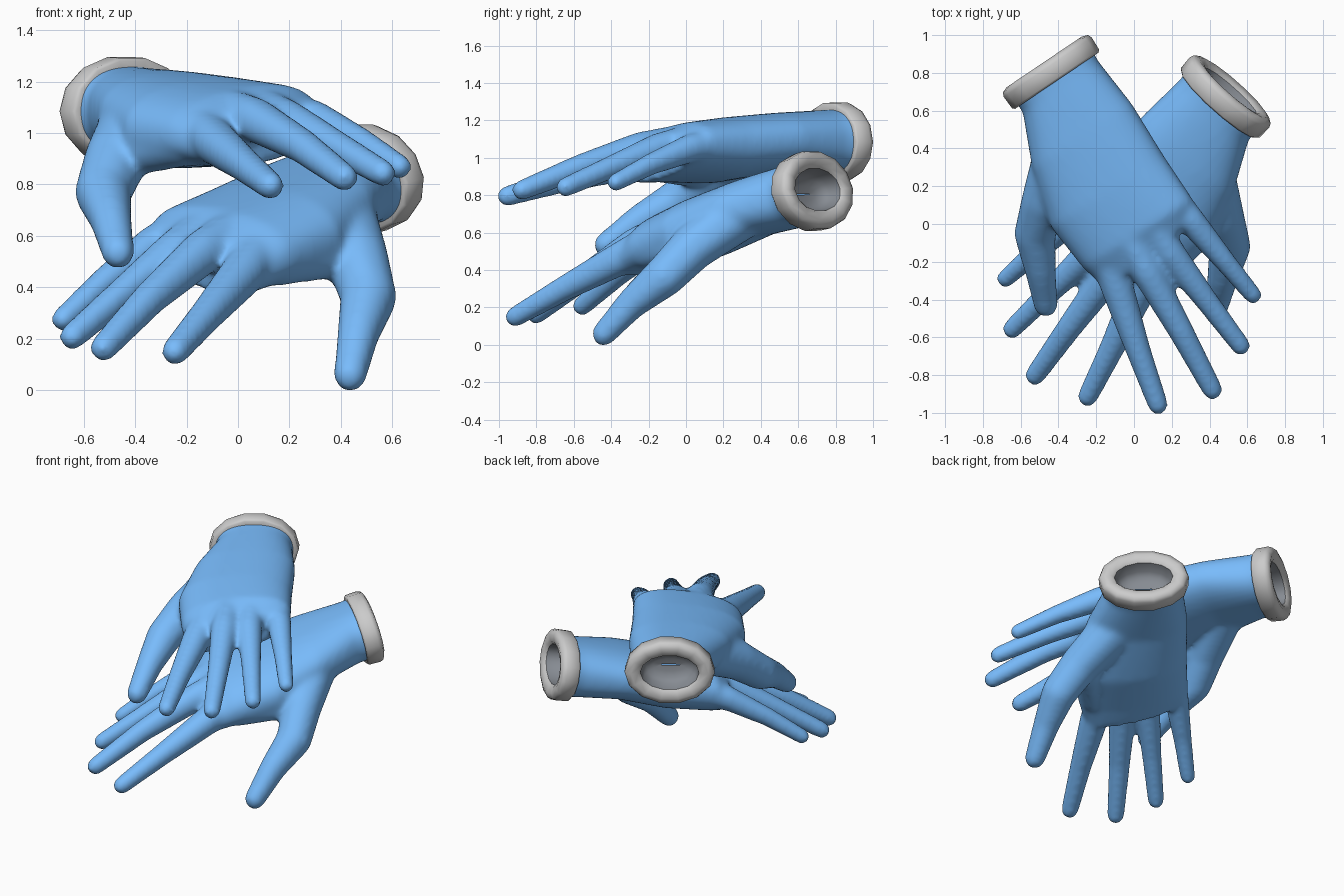
import bpy, bmesh
from math import sin, cos, pi, copysign
from mathutils import Vector as V, Matrix

if "Cube" in bpy.data.objects:
    bpy.data.objects.remove(bpy.data.objects["Cube"])

blue = bpy.data.materials.new("glove_blue")
blue.diffuse_color = (0.19, 0.50, 0.97, 1)
blue.use_nodes = True
blue.node_tree.nodes["Principled BSDF"].inputs["Base Color"].default_value = blue.diffuse_color
dark = bpy.data.materials.new("lining_grey")
dark.diffuse_color = (0.24, 0.26, 0.29, 1)
dark.use_nodes = True
dark.node_tree.nodes["Principled BSDF"].inputs["Base Color"].default_value = dark.diffuse_color

AXIS = V((0.56, -0.83, 0)).normalized()      # wrist direction of the upper hand
SIDE = V((0.83, 0.56, 0)).normalized()
UP = V((0, 0, 1))
WRIST = V((-0.44, 0.805, 1.085))


def hull(bm, points):
    """Add the convex hull of the points."""
    vs = [bm.verts.new(p) for p in points]
    bmesh.ops.convex_hull(bm, input=vs)
    bmesh.ops.delete(bm, geom=[v for v in vs if v.is_valid and not v.link_faces], context='VERTS')


def ball(p, r):
    return [V(p) + r * V((sin(a) * cos(b), sin(a) * sin(b), cos(a)))
            for a in [pi * (i + 0.5) / 8 for i in range(8)]
            for b in [2 * pi * j / 14 for j in range(14)]]


def limb(bm, joints):
    """Chain of tapered capsules; each joint is x, y, z, radius."""
    for a, b in zip(joints, joints[1:]):
        hull(bm, ball(a[:3], a[3]) + ball(b[:3], b[3]))


def section(c, half, h):
    """Rounded cross-section with a sideways half vector and half thickness."""
    c, half = V(c), V(half)
    out = []
    for i in range(28):
        a = 2 * pi * i / 28
        out.append(c + half * copysign(abs(cos(a)) ** 0.85, cos(a))
                   + UP * h * copysign(abs(sin(a)) ** 0.85, sin(a)))
    return out


def show(mesh, name, mat=None):
    ob = bpy.data.objects.new(name, mesh)
    bpy.context.collection.objects.link(ob)
    if mat:
        mesh.materials.clear()
        mesh.materials.append(mat)
    mesh.polygons.foreach_set("use_smooth", [True] * len(mesh.polygons))
    return ob


# palm and wrist
bm = bmesh.new()
palm = [section((-0.50, 0.90, 1.085), (0.215, 0.145, 0), 0.185),
        section((-0.39, 0.73, 1.085), (0.20, 0.135, 0), 0.17),
        section((-0.275, 0.465, 1.08), (0.265, 0.172, 0.015), 0.16),
        section((-0.14, 0.17, 1.04), (0.30, 0.19, 0.035), 0.172),
        section((0.02, -0.05, 1.03), (0.29, 0.185, 0.045), 0.15),
        section((0.09, -0.165, 0.995), (0.23, 0.19, 0.05), 0.115)]
for a, b in zip(palm, palm[1:]):
    hull(bm, a + b)

# fingers and thumb
limb(bm, [(-0.17, -0.08, 1.04, .09), (-0.09, -0.33, .965, .09), (0.02, -0.66, .88, .069), (0.127, -0.957, .795, .056)])
limb(bm, [(-0.02, -0.08, 1.08, .09), (0.07, -0.25, 1.05, .088), (0.25, -0.57, .95, .069), (0.415, -0.878, .827, .056)])
limb(bm, [(0.10, 0.0, 1.09, .085), (0.19, -0.15, 1.05, .083), (0.38, -0.40, .95, .064), (0.565, -0.645, .843, .054)])
limb(bm, [(0.17, 0.18, 1.08, .085), (0.30, 0.02, 1.05, .078), (0.475, -0.19, .965, .06), (0.63, -0.377, .868, .05)])
limb(bm, [(-0.39, 0.38, 1.04, .145), (-0.475, 0.12, .90, .125), (-0.525, -0.05, .77, .112),
          (-0.495, -0.25, .665, .084), (-0.467, -0.43, .535, .066)])
limb(bm, [(-0.43, 0.12, .92, .09), (-0.20, -0.16, .96, .09)])
raw = bpy.data.meshes.new("glove_raw")
bm.to_mesh(raw)
bm.free()

# blend the pieces into one smooth skin
ob = show(raw, "glove_raw")
m = ob.modifiers.new("blend", 'REMESH')
m.mode = 'VOXEL'
m.voxel_size = 0.015
m = ob.modifiers.new("soften", 'SMOOTH')
m.factor = 0.5
m.iterations = 20
bpy.context.view_layer.update()
deps = bpy.context.evaluated_depsgraph_get()
skin = bpy.data.meshes.new_from_object(ob.evaluated_get(deps))
bpy.data.objects.remove(ob)

# open the glove at the wrist
bm = bmesh.new()
bm.from_mesh(skin)
bmesh.ops.bisect_plane(bm, geom=bm.verts[:] + bm.edges[:] + bm.faces[:],
                       plane_co=WRIST, plane_no=AXIS, clear_inner=True)
bm.to_mesh(skin)
bm.free()


def lathe(profile, name):
    """Oval ring of 14 sides: (distance along the hand, radial offset)."""
    bm = bmesh.new()
    rings = []
    for i in range(14):
        a = 2 * pi * i / 14
        rings.append([bm.verts.new(WRIST + AXIS * t + SIDE * cos(a) * (.228 + r) + UP * sin(a) * (.163 + r))
                      for t, r in profile])
    for i in range(14):
        p, q = rings[i], rings[(i + 1) % 14]
        for j in range(len(profile) - 1):
            bm.faces.new((p[j], p[j + 1], q[j + 1], q[j]))
    bmesh.ops.recalc_face_normals(bm, faces=bm.faces[:])
    me = bpy.data.meshes.new(name)
    bm.to_mesh(me)
    bm.free()
    return me


# rolled grey cuff and the dark lining seen through its opening
cuff = lathe([(.052, .0), (.056, .038), (.045, .05), (-.03, .053),
              (-.052, .044), (-.064, .012), (-.055, -.03), (-.04, -.045)], "cuff")
lining = lathe([(-.04, -.045), (.03, -.055), (.06, -.08), (.075, -.12), (.08, -.16)], "lining")


def frame(pts, flip):
    """Hand frame from wrist, thumb, index, middle, ring, little points."""
    p = [V(q) for q in pts]
    e1 = ((p[2] + p[3] + p[4] + p[5]) / 4 - p[0]).normalized()
    e2 = p[5] - p[1]
    e2 = (e2 - e1 * e2.dot(e1)).normalized()
    e3 = e1.cross(e2) * flip
    mat = Matrix((e1, e2, e3)).transposed().to_4x4()
    mat.translation = sum(p, V()) / 6
    return mat


# lower hand is the mirrored upper hand, turned the other way
upper = frame([(-.44, .80, 1.09), (-.47, -.45, .53), (.125, -.95, .79),
               (.415, -.87, .83), (.56, -.63, .85), (.63, -.37, .87)], 1)
lower = frame([(.48, .67, .84), (.44, -.43, .07), (-.25, -.91, .16),
               (-.54, -.81, .175), (-.65, -.55, .235), (-.69, -.29, .28)], -1)
turn = Matrix.Translation((0.008, 0, 0)) @ lower @ upper.inverted()
parts = [(skin, "glove", blue), (cuff, "cuff", None), (lining, "lining", dark)]
copies = [(me.copy(), name, mat) for me, name, mat in parts]
for me, _, _ in copies:
    me.transform(turn)
    me.flip_normals()
drop = min(v.co.z for v in copies[0][0].vertices)
for me, _, _ in copies:
    me.transform(Matrix.Translation((0, 0, -drop)))

for prefix, group in (("upper_", parts), ("lower_", copies)):
    for me, name, mat in group:
        show(me, prefix + name, mat)
